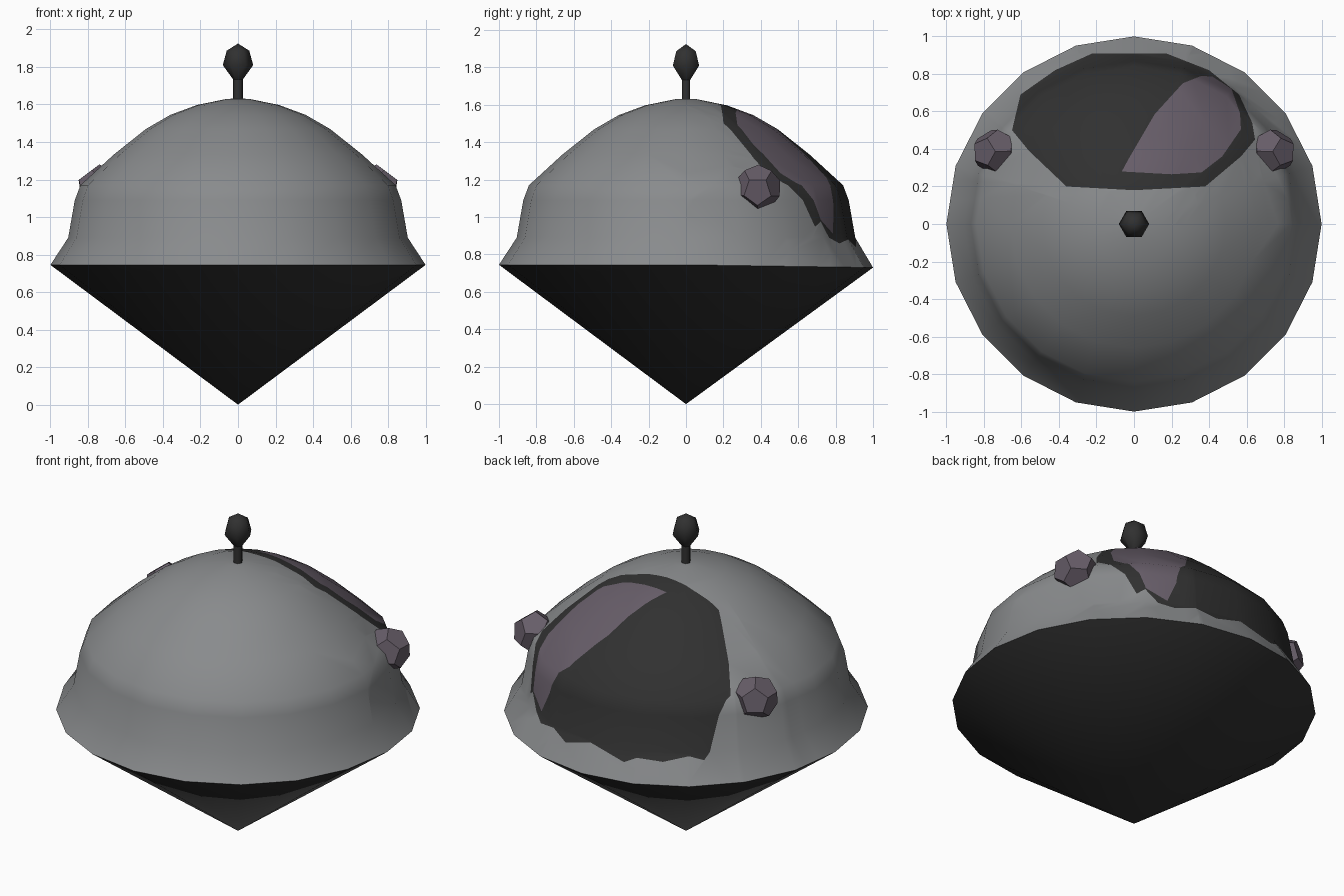
import bpy, bmesh
from math import cos, sin, pi, sqrt
from mathutils import Vector, Matrix

if "Cube" in bpy.data.objects:
    bpy.data.objects.remove(bpy.data.objects["Cube"], do_unlink=True)


def material(name, rgb):
    m = bpy.data.materials.new(name)
    m.use_nodes = True
    m.diffuse_color = (*rgb, 1)
    m.node_tree.nodes["Principled BSDF"].inputs["Base Color"].default_value = (*rgb, 1)
    return m


grey = material("shell_grey", (0.25, 0.258, 0.265))
dark = material("dark_grey", (0.03, 0.03, 0.03))
mauve = material("mauve_glass", (0.135, 0.11, 0.14))


def finish(name, bm, mats, smooth=True):
    for f in bm.faces:
        f.smooth = smooth
    mesh = bpy.data.meshes.new(name)
    bm.to_mesh(mesh)
    bm.free()
    for m in mats:
        mesh.materials.append(m)
    obj = bpy.data.objects.new(name, mesh)
    bpy.context.collection.objects.link(obj)
    return obj


def lathe(profile, segs):
    """Revolve (radius, z) points around z; radius 0 makes a pole."""
    bm = bmesh.new()
    rings = []
    for r, z in profile:
        n = segs if r else 1
        rings.append([bm.verts.new((r * cos(2 * pi * i / segs), r * sin(2 * pi * i / segs), z))
                      for i in range(n)])
    for a, b in zip(rings, rings[1:]):
        for i in range(segs):
            j = (i + 1) % segs
            quad = [a[i % len(a)], a[j % len(a)], b[j % len(b)], b[i % len(b)]]
            bm.faces.new(list(dict.fromkeys(quad)))
    bmesh.ops.recalc_face_normals(bm, faces=bm.faces[:])
    return bm


def dip_rim(bm):
    """The rim sinks slightly toward the window side."""
    for v in bm.verts:
        if v.co.xy.length > 0.99:
            v.co.z -= 0.015 * max(0, v.co.y)


def cut_panel(bm, outline, index):
    """Cut a convex plan outline into the shell and colour the faces inside."""
    pts = [Vector((x, y, 0)) for x, y in outline]
    centre = sum(pts, Vector()) / len(pts)
    region = [f for f in bm.faces if f.calc_center_median().y > 0]
    for a, b in zip(pts, pts[1:] + pts[:1]):
        normal = (b - a).cross(Vector((0, 0, 1))).normalized()
        if normal.dot(centre - a) < 0:
            normal = -normal
        geom = set(region)
        for f in region:
            geom.update(f.verts, f.edges)
        bmesh.ops.bisect_plane(bm, geom=list(geom), dist=1e-5, plane_co=a, plane_no=normal)
        planes = [(a, normal)] if a is pts[0] else planes + [(a, normal)]
        region = [f for f in bm.faces if f.calc_center_median().y > 0 and all(
            n.dot(f.calc_center_median() - p) > 0 for p, n in planes)]
    for f in region:
        f.material_index = index


# Domed shell with window and glint cut into its back
shell = lathe([(1, 0.745), (0.905, 0.89), (0.87, 1.09), (0.84, 1.17), (0.66, 1.335),
               (0.49, 1.47), (0.36, 1.545), (0.22, 1.597), (0.06, 1.63), (0, 1.632)], 20)
dip_rim(shell)
cut_panel(shell, [(-0.22, 0.91), (0.17, 0.91), (0.40, 0.82), (0.56, 0.69), (0.63, 0.54),
                  (0.645, 0.45), (0.57, 0.36), (0.38, 0.2), (0, 0.18), (-0.36, 0.2),
                  (-0.56, 0.39), (-0.65, 0.5), (-0.605, 0.69), (-0.42, 0.82)], 1)
cut_panel(shell, [(-0.065, 0.28), (-0.03, 0.345), (0.11, 0.585), (0.26, 0.75), (0.36, 0.79),
                  (0.42, 0.785), (0.52, 0.72), (0.565, 0.59), (0.57, 0.505), (0.47, 0.36),
                  (0.36, 0.275), (0.2, 0.265)], 2)
finish("shell", shell, [grey, dark, mauve])

# Pointed underside
cone = lathe([(0, 0), (1, 0.745)], 20)
dip_rim(cone)
finish("cone_base", cone, [dark])

# Antenna
finish("antenna_stem", lathe([(0.026, 1.6), (0.026, 1.76)], 6), [dark])
finish("antenna_bulb", lathe([(0, 1.7), (0.027, 1.735), (0.081, 1.81), (0.06, 1.887),
                              (0, 1.925)], 6), [dark])

# Faceted side lamps
phi = (1 + sqrt(5)) / 2
corners = [(x, y, z) for x in (-1, 1) for y in (-1, 1) for z in (-1, 1)]
for s in (-1, 1):
    for t in (-1, 1):
        p = (0, s / phi, t * phi)
        corners += [p[k:] + p[:k] for k in range(3)]
for side, name in ((1, "left_lamp"), (-1, "right_lamp")):
    bm = bmesh.new()
    turn = Matrix.Rotation(0.5, 3, "Z") @ Matrix.Rotation(0.35, 3, "X")
    for c in corners:
        p = turn @ Vector(c) * 0.125 / sqrt(3) + Vector((0.74, 0.385, 1.155))
        bm.verts.new((p.x * side, p.y, p.z))
    bmesh.ops.convex_hull(bm, input=bm.verts[:])
    bmesh.ops.dissolve_limit(bm, angle_limit=0.02, verts=bm.verts[:], edges=bm.edges[:])
    bmesh.ops.recalc_face_normals(bm, faces=bm.faces[:])
    finish(name, bm, [mauve], smooth=False)
